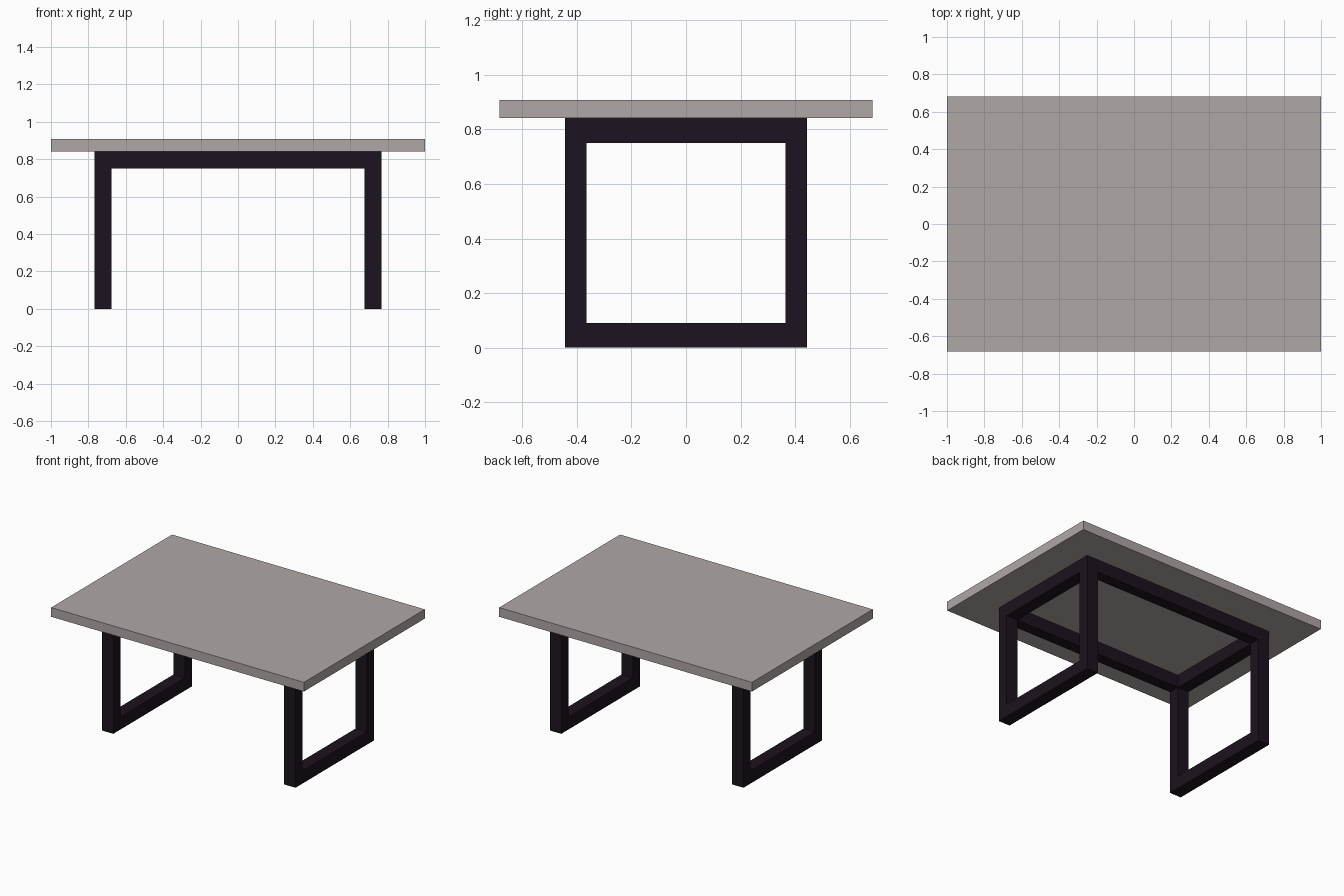
import bpy, bmesh

if "Cube" in bpy.data.objects:
    bpy.data.objects.remove(bpy.data.objects["Cube"])

TOP_Z, FRAME_Z = 0.908, 0.842   # table top upper and lower faces
X_OUT, X_IN = 0.766, 0.676      # side frame thickness range
Y_OUT, Y_IN = 0.444, 0.365      # side frame outer and inner half depth
RAIL = 0.091                    # rail height


def material(name, color):
    mat = bpy.data.materials.new(name)
    mat.diffuse_color = (*color, 1)
    mat.use_nodes = True
    mat.node_tree.nodes["Principled BSDF"].inputs["Base Color"].default_value = mat.diffuse_color
    return mat


def finish(name, bm, mat):
    bmesh.ops.recalc_face_normals(bm, faces=bm.faces)
    mesh = bpy.data.meshes.new(name)
    bm.to_mesh(mesh)
    bm.free()
    mesh.materials.append(mat)
    obj = bpy.data.objects.new(name, mesh)
    bpy.context.collection.objects.link(obj)
    return obj


def box(name, lo, hi, mat):
    bm = bmesh.new()
    bmesh.ops.create_cube(bm, size=1)
    for v in bm.verts:
        v.co = [(a + b) / 2 + c * (b - a) for a, b, c in zip(lo, hi, v.co)]
    return finish(name, bm, mat)


def side_frame(name, x0, x1, mat):
    """Rectangular leg loop in the YZ plane, extruded along x."""
    bm = bmesh.new()

    def ring(y, z0, z1):
        return [bm.verts.new((x0, *p)) for p in ((-y, z0), (y, z0), (y, z1), (-y, z1))]

    outer = ring(Y_OUT, 0, FRAME_Z)
    inner = ring(Y_IN, RAIL, FRAME_Z - RAIL)
    faces = [bm.faces.new((outer[i], outer[(i + 1) % 4], inner[(i + 1) % 4], inner[i]))
             for i in range(4)]
    ext = bmesh.ops.extrude_face_region(bm, geom=faces, use_keep_orig=True)
    moved = [g for g in ext["geom"] if isinstance(g, bmesh.types.BMVert)]
    bmesh.ops.translate(bm, verts=moved, vec=(x1 - x0, 0, 0))
    return finish(name, bm, mat)


stone = material("warm_grey", (0.43, 0.39, 0.38))
metal = material("dark_metal", (0.012, 0.006, 0.013))

# Table top
box("table_top", (-1, -0.683, FRAME_Z), (1, 0.683, TOP_Z), stone)

# Looped leg frames at each end
for side, s in (("left", -1), ("right", 1)):
    side_frame(f"{side}_leg_frame", s * X_IN, s * X_OUT, metal)

# Long rails joining the leg frames under the top
for side, y0, y1 in (("front", -Y_OUT, -Y_IN), ("back", Y_IN, Y_OUT)):
    box(f"{side}_rail", (-X_IN, y0, FRAME_Z - RAIL), (X_IN, y1, FRAME_Z), metal)
